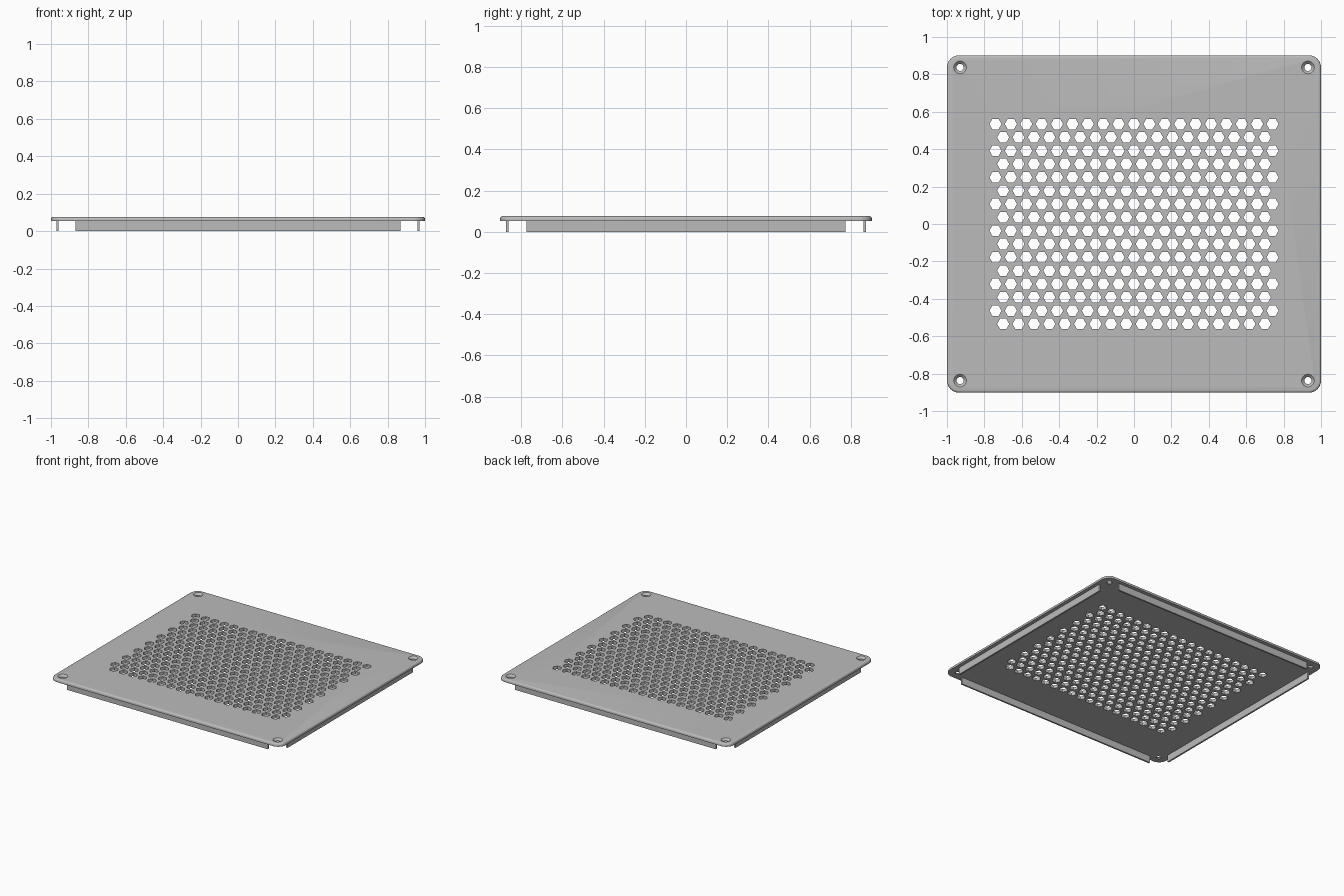
import bpy, bmesh
from math import pi, cos, sin, sqrt

cube = bpy.data.objects.get("Cube")
if cube:
    bpy.data.objects.remove(cube, do_unlink=True)

HALF_X, HALF_Y = 1.0, 0.902
BOTTOM, TOP = 0.053, 0.076
CORNER, FILLET = 0.065, 0.013
PITCH, HEX_R = 0.0823, 0.0325

grey = bpy.data.materials.new("light grey")
grey.use_nodes = True
grey.diffuse_color = (0.5, 0.5, 0.5, 1)
grey.node_tree.nodes["Principled BSDF"].inputs["Base Color"].default_value = (0.5, 0.5, 0.5, 1)


def make_object(name, bm):
    bmesh.ops.recalc_face_normals(bm, faces=bm.faces)
    mesh = bpy.data.meshes.new(name)
    bm.to_mesh(mesh)
    bm.free()
    obj = bpy.data.objects.new(name, mesh)
    bpy.context.collection.objects.link(obj)
    mesh.materials.append(grey)
    return obj


def loft(bm, rings):
    """Closed solid through a stack of equal-length rings."""
    loops = [[bm.verts.new(p) for p in ring] for ring in rings]
    n = len(loops[0])
    for a, b in zip(loops, loops[1:]):
        for i in range(n):
            j = (i + 1) % n
            bm.faces.new((a[i], a[j], b[j], b[i]))
    bm.faces.new(loops[0][::-1])
    bm.faces.new(loops[-1])


def circle(x, y, z, r, n):
    return [(x + r * cos(2 * pi * i / n), y + r * sin(2 * pi * i / n), z) for i in range(n)]


def rounded_rect(inset, z, steps=8):
    r = CORNER - inset
    pts = []
    for q, (sx, sy) in enumerate([(1, 1), (-1, 1), (-1, -1), (1, -1)]):
        for s in range(steps + 1):
            a = (q + s / steps) * pi / 2
            pts.append((sx * (HALF_X - CORNER) + r * cos(a),
                        sy * (HALF_Y - CORNER) + r * sin(a), z))
    return pts


# Cover plate with a filleted top rim
bm = bmesh.new()
rings = [rounded_rect(0, BOTTOM)]
for k in range(5):
    a = k / 4 * pi / 2
    rings.append(rounded_rect(FILLET * (1 - cos(a)), TOP - FILLET * (1 - sin(a))))
loft(bm, rings)
plate = make_object("cover_plate", bm)

# Cutter: staggered hexagonal vents and countersunk corner screw holes
bm = bmesh.new()
for row in range(16):
    count = 19 - row % 2
    y = (7.5 - row) * PITCH * sqrt(3) / 2
    for col in range(count):
        x = (col - (count - 1) / 2) * PITCH
        loft(bm, [circle(x, y, z, HEX_R, 6) for z in (BOTTOM - 0.02, TOP + 0.02)])
for sx in (-1, 1):
    for sy in (-1, 1):
        x, y = sx * 0.93, sy * 0.837
        profile = [(BOTTOM - 0.02, 0.019), (TOP - 0.015, 0.019), (TOP, 0.034), (TOP + 0.02, 0.034)]
        loft(bm, [circle(x, y, z, r, 32) for z, r in profile])
cutter = make_object("hole_cutter", bm)
cutter.hide_render = True

# Cut the holes, then discard the cutter
bpy.ops.object.select_all(action='DESELECT')
bpy.context.view_layer.objects.active = plate
plate.select_set(True)
cut = plate.modifiers.new("holes", 'BOOLEAN')
cut.operation = 'DIFFERENCE'
cut.solver = 'EXACT'
cut.object = cutter
bpy.ops.object.modifier_apply(modifier=cut.name)
bpy.data.objects.remove(cutter, do_unlink=True)
bpy.ops.object.shade_smooth_by_angle(angle=pi / 6)


# Thin locating flanges under each edge, open at the corners
def flange(name, x, y, half_x, half_y):
    bm = bmesh.new()
    corners = [(-1, -1), (1, -1), (1, 1), (-1, 1)]
    loft(bm, [[(x + sx * half_x, y + sy * half_y, z) for sx, sy in corners]
              for z in (0, BOTTOM)])
    make_object(name, bm)


for name, s in (("front", -1), ("back", 1)):
    flange(name + "_flange", 0, s * 0.867, 0.87, 0.0065)
for name, s in (("right", -1), ("left", 1)):
    flange(name + "_flange", s * 0.965, 0, 0.0065, 0.773)
